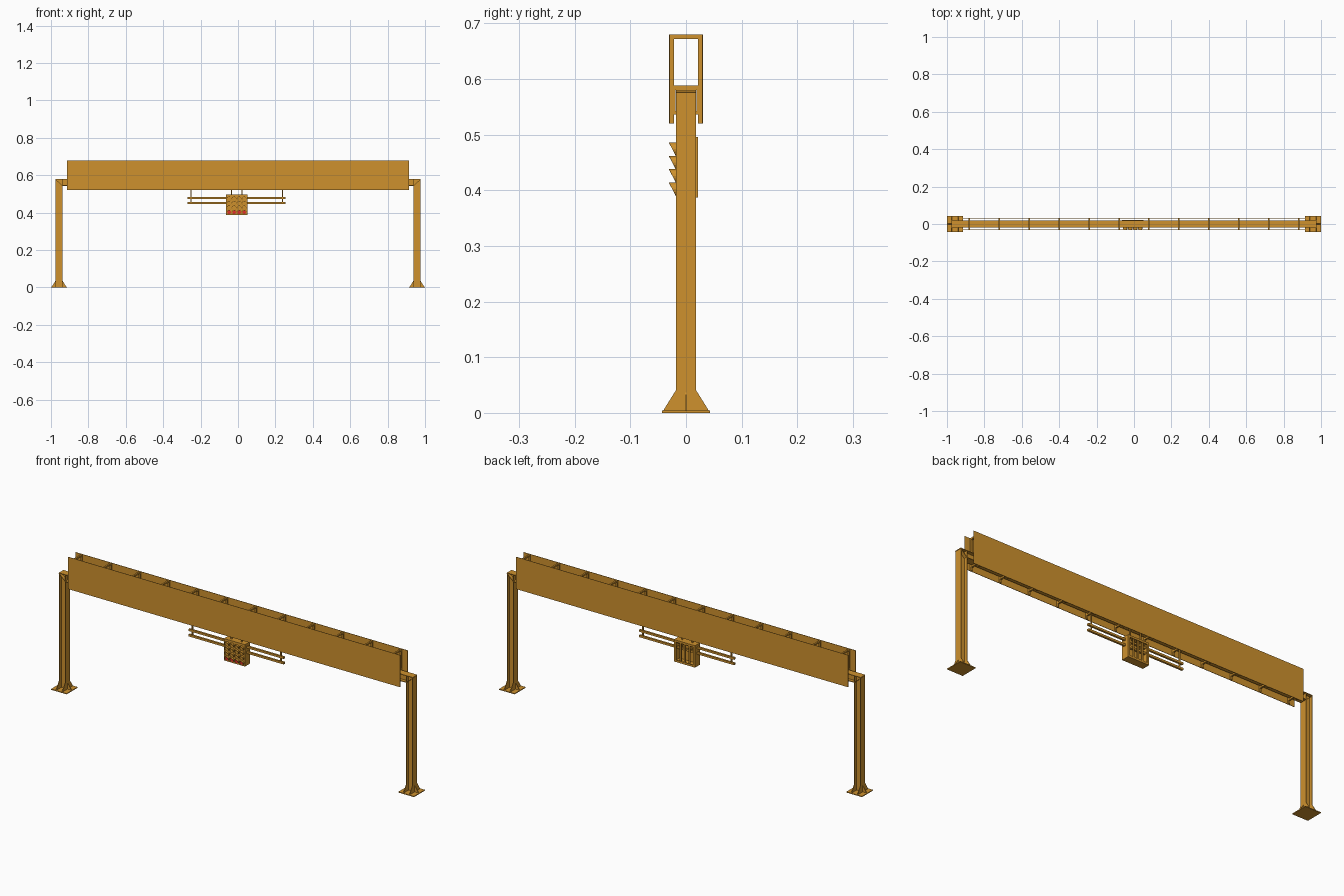
import bpy, bmesh, math
from mathutils import Vector

cube = bpy.data.objects.get("Cube")
if cube:
    bpy.data.objects.remove(cube, do_unlink=True)


def material(name, rgb):
    m = bpy.data.materials.new(name)
    m.use_nodes = True
    m.diffuse_color = (*rgb, 1)
    m.node_tree.nodes["Principled BSDF"].inputs["Base Color"].default_value = (*rgb, 1)
    return m


YELLOW = material("ochre paint", (0.62, 0.285, 0.027))
RED = material("red lens", (0.75, 0.03, 0.02))


def box(bm, x0, x1, y0, y1, z0, z1):
    verts = bmesh.ops.create_cube(bm, size=1)["verts"]
    for v in verts:
        v.co = Vector((x0 + (v.co.x + .5) * (x1 - x0),
                       y0 + (v.co.y + .5) * (y1 - y0),
                       z0 + (v.co.z + .5) * (z1 - z0)))


def prism(bm, points, offset):
    """Extrude a flat polygon by an offset vector, centred on its plane."""
    off = Vector(offset)
    f = bm.faces.new([bm.verts.new(Vector(p) - off / 2) for p in points])
    out = bmesh.ops.extrude_face_region(bm, geom=[f])
    moved = [g for g in out["geom"] if isinstance(g, bmesh.types.BMVert)]
    bmesh.ops.translate(bm, verts=moved, vec=off)


def finish(bm, name, mat=YELLOW, solid=True):
    if solid:
        bmesh.ops.recalc_face_normals(bm, faces=bm.faces)
    mesh = bpy.data.meshes.new(name)
    bm.to_mesh(mesh)
    bm.free()
    mesh.materials.append(mat)
    ob = bpy.data.objects.new(name, mesh)
    bpy.context.collection.objects.link(ob)
    return ob


LEG_X, HALF, T = 0.957, 0.018, 0.003
BEAM_TOP = 0.58
BEAM_LOW = BEAM_TOP - 2 * HALF

# Columns with base plates and gussets
for side, label in ((1, "left"), (-1, "right")):
    cx = side * LEG_X
    bm = bmesh.new()
    for s in (-1, 1):
        outer = cx + s * HALF
        inner = outer - s * T
        box(bm, min(outer, inner), max(outer, inner), -HALF, HALF, 0, BEAM_TOP - T)
    box(bm, cx - HALF, cx + HALF, -T / 2, T / 2, 0, BEAM_TOP - T)
    # diagonal corner stiffener
    prism(bm, [(cx + side * HALF, y, BEAM_TOP - T) for y in (-HALF, HALF)] +
              [(cx - side * HALF, y, BEAM_LOW) for y in (HALF, -HALF)], (T, 0, 0))
    finish(bm, label + "_column")

    bm = bmesh.new()
    box(bm, cx - .043, cx + .043, -.043, .043, 0, .004)
    finish(bm, label + "_base_plate")

    bm = bmesh.new()
    for s in (-1, 1):
        prism(bm, [(cx + s * HALF, 0, .004), (cx + s * .039, 0, .004),
                   (cx + s * HALF, 0, .037)], (0, T, 0))
        for fx in (-1, 1):
            x = cx + fx * (HALF - T / 2)
            prism(bm, [(x, s * HALF, .004), (x, s * .041, .004),
                       (x, s * HALF, .041)], (T, 0, 0))
    finish(bm, label + "_base_gussets")

# Horizontal I-beam
bm = bmesh.new()
end = LEG_X + HALF
inside = LEG_X - HALF
box(bm, -end, end, -HALF, HALF, BEAM_TOP - T, BEAM_TOP)
box(bm, -inside, inside, -HALF, HALF, BEAM_LOW, BEAM_LOW + T)
box(bm, -inside, inside, -T / 2, T / 2, BEAM_LOW + T, BEAM_TOP - T)
finish(bm, "cross_beam")

# Long sign panels
for s, name in ((-1, "front_panel"), (1, "back_panel")):
    bm = bmesh.new()
    ys = sorted((s * .029, s * .031))
    box(bm, -.915, .915, *ys, .52, .68)
    finish(bm, name)

# Tube frames that hold the panels on the beam
for i in range(12):
    x = -.88 + i * .16
    x0, x1 = x - .004, x + .004
    bm = bmesh.new()
    for s in (-1, 1):
        box(bm, x0, x1, *sorted((s * .022, s * .029)), .52, .68)
        box(bm, x0, x1, *sorted((s * .0185, s * .022)), .536, BEAM_TOP)
    box(bm, x0, x1, -.022, .022, .672, .68)
    box(bm, x0, x1, -.022, .022, BEAM_TOP, .588)
    box(bm, x0, x1, -.022, .022, .536, .543)
    finish(bm, "panel_frame_%d" % (i + 1))

# Rails and hangers under the beam
CX = -.007
bm = bmesh.new()
for z in (.479, .452):
    box(bm, CX - .262, CX + .262, -.005, .005, z - .005, z + .005)
finish(bm, "signal_rails")
bm = bmesh.new()
for dx in (-.244, -.028, .028, .244):
    box(bm, CX + dx - .003, CX + dx + .003, -.003, .003, .447, BEAM_LOW)
finish(bm, "rail_hangers")

# Signal box, open at the back with upright slats
Z0, Z1, W = .387, .496, .058
bm = bmesh.new()
box(bm, CX - W, CX + W, -.018, -.014, Z0, Z1)
for s in (-1, 1):
    box(bm, *sorted((CX + s * W, CX + s * (W - .004))), -.014, .018, Z0, Z1)
    box(bm, *sorted((CX + s * W, CX + s * (W - .010))), .018, .022, Z0, Z1)
for a, b in ((Z0, Z0 + .004), (Z1 - .004, Z1)):
    box(bm, CX - W + .004, CX + W - .004, -.014, .018, a, b)
for a, b in ((Z0, Z0 + .010), (Z1 - .010, Z1)):
    box(bm, CX - W + .010, CX + W - .010, .018, .022, a, b)
for dx in (-.024, 0, .024):
    box(bm, CX + dx - .004, CX + dx + .004, .014, .020, Z0 + .01, Z1 - .01)
finish(bm, "signal_box")

# Lenses with slanted hoods, lowest row red
hoods = bmesh.new()
lenses = {False: bmesh.new(), True: bmesh.new()}
SEG, R = 16, .0115
for row in range(4):
    for col in range(4):
        c = Vector((CX + (col - 1.5) * .027, -.018, .474 - row * .024))
        ring = [Vector((math.sin(a), 0, math.cos(a)))
                for a in (math.tau * k / SEG for k in range(SEG))]
        back = [hoods.verts.new(c + d * R) for d in ring]
        tip = [hoods.verts.new(c + d * R + Vector((0, -.0005 - .006 * (1 + d.z), 0)))
               for d in ring]
        for k in range(SEG):
            n = (k + 1) % SEG
            hoods.faces.new((back[k], back[n], tip[n], tip[k]))
        bm = lenses[row == 3]
        prism(bm, [c + d * (R - .002) for d in ring], (0, .003, 0))
hood = finish(hoods, "lens_hoods", solid=False)
mod = hood.modifiers.new("thickness", "SOLIDIFY")
mod.thickness = .0012
mod.offset = 0
finish(lenses[False], "upper_lenses")
finish(lenses[True], "red_lenses", RED)
